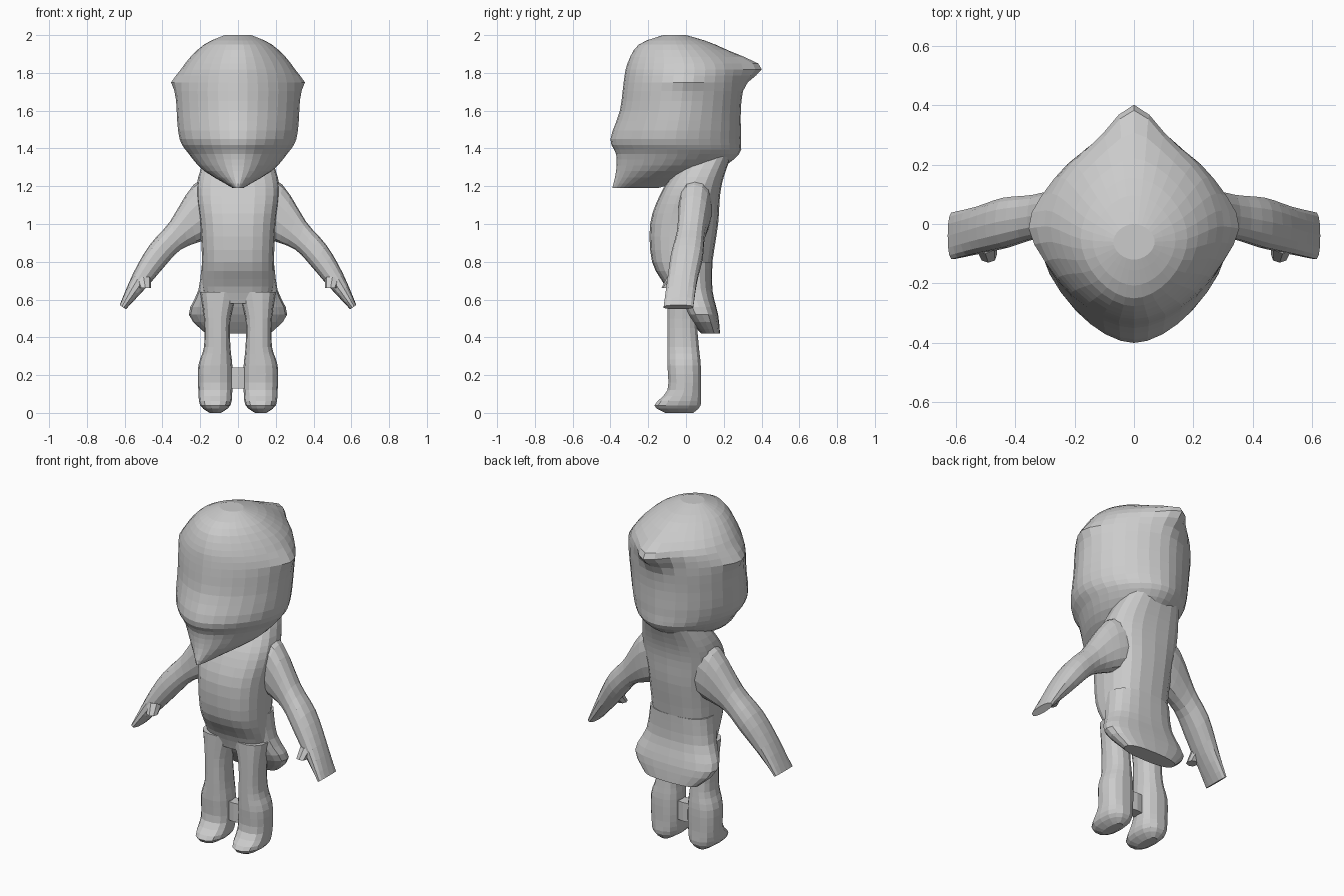
import bpy, bmesh, math
from mathutils import Vector

cube = bpy.data.objects.get("Cube")
if cube:
    bpy.data.objects.remove(cube)

grey = bpy.data.materials.new("plain grey")
grey.use_nodes = True
grey.diffuse_color = (0.6, 0.6, 0.6, 1)
bsdf = grey.node_tree.nodes["Principled BSDF"]
bsdf.inputs["Base Color"].default_value = grey.diffuse_color
bsdf.inputs["Roughness"].default_value = 0.8


def ring(z, half, front, back, x=0, tilt=0):
    """Cross-section: half width about (x, z), depth from front to back."""
    return Vector((z, half, front, back, x, tilt))


def smooth_between(rings, steps):
    """Fill in rings along a smooth curve through the given ones."""
    filled = []
    last = len(rings) - 1
    for i in range(last):
        a, b = rings[i], rings[i + 1]
        start = (b - rings[max(i - 1, 0)]) / 2
        end = (rings[min(i + 2, last)] - a) / 2
        for k in range(steps):
            t = k / steps
            ease = t * t * (3 - 2 * t)
            filled.append(a + (b - a) * ease
                          + start * (t * (1 - t) ** 2)
                          - end * (t * t * (1 - t)))
    return filled + [rings[last]]


def superellipse(angle, power):
    """Point on a rounded outline; a higher power is boxier."""
    return [math.copysign(abs(t) ** (2 / power), t)
            for t in (math.cos(angle), math.sin(angle))]


def loft(name, rings, sides=16, power=2.4, steps=3, mirror=False, shape=None):
    """Closed faceted skin over the rings."""
    bm = bmesh.new()
    loops = []
    for z, half, front, back, x, tilt in smooth_between(rings, steps):
        loop = []
        for i in range(sides):
            across, deep = superellipse(math.tau * i / sides, power)
            point = Vector((x + half * across * math.cos(tilt),
                            (front + back + (back - front) * deep) / 2,
                            z + half * across * math.sin(tilt)))
            if shape:
                shape(point)
            loop.append(bm.verts.new(point))
        loops.append(loop)
    for low, high in zip(loops, loops[1:]):
        for i in range(sides):
            j = (i + 1) % sides
            bm.faces.new((low[i], low[j], high[j], high[i]))
    bm.faces.new(loops[0])
    bm.faces.new(loops[-1])
    bmesh.ops.recalc_face_normals(bm, faces=bm.faces)
    mesh = bpy.data.meshes.new(name)
    bm.to_mesh(mesh)
    bm.free()
    mesh.materials.append(grey)
    part = bpy.data.objects.new(name, mesh)
    bpy.context.collection.objects.link(part)
    if mirror:
        part.modifiers.new("mirror", 'MIRROR').use_mirror_merge = False


def bump(offset, width):
    return math.exp(-(offset / width) ** 2)


def hood_points(point):
    """Pull out the peak at the back of the hood and a point on each side."""
    x, y, z = point
    if y > 0:
        point.y += 0.1 * bump(x, 0.09) * bump(z - 1.83, 0.07)
    else:
        point.x *= 1 - y * y
    side = 0.03 * bump(y, 0.1) * bump(z - 1.75, 0.04)
    point.x += math.copysign(side, x) if abs(x) > 0.2 else 0


# Hooded head, narrowing to a pointed chin at the front
loft("hooded_head", [
    ring(z=1.19, half=0.03, front=-0.39, back=-0.15),
    ring(z=1.28, half=0.18, front=-0.37, back=0.15),
    ring(z=1.37, half=0.26, front=-0.37, back=0.28),
    ring(z=1.45, half=0.31, front=-0.4, back=0.29),
    ring(z=1.6, half=0.325, front=-0.35, back=0.29),
    ring(z=1.75, half=0.325, front=-0.33, back=0.3),
    ring(z=1.85, half=0.28, front=-0.31, back=0.29),
    ring(z=1.95, half=0.18, front=-0.25, back=0.15),
    ring(z=2, half=0.07, front=-0.12, back=0),
], sides=32, power=1.85, shape=hood_points)

# Torso with a full chest, running from the hips up into the collar
loft("torso", [
    ring(z=0.58, half=0.17, front=-0.08, back=0.12),
    ring(z=0.67, half=0.19, front=-0.11, back=0.13),
    ring(z=0.8, half=0.19, front=-0.18, back=0.14),
    ring(z=1, half=0.2, front=-0.19, back=0.17),
    ring(z=1.15, half=0.22, front=-0.14, back=0.18),
    ring(z=1.25, half=0.21, front=-0.08, back=0.2),
    ring(z=1.36, half=0.17, front=0, back=0.24),
], sides=20, power=2.6)

# Coat tail, hanging behind the legs
loft("coat_tail", [
    ring(z=0.42, half=0.17, front=0.08, back=0.18),
    ring(z=0.52, half=0.26, front=0, back=0.17),
    ring(z=0.65, half=0.21, front=-0.06, back=0.14),
    ring(z=0.8, half=0.19, front=-0.09, back=0.14),
], sides=20, power=2.5)

# Legs and boots
loft("leg", [
    ring(x=0.12, z=0, half=0.03, front=-0.11, back=0.04),
    ring(x=0.12, z=0.04, half=0.08, front=-0.17, back=0.08),
    ring(x=0.12, z=0.12, half=0.09, front=-0.1, back=0.08),
    ring(x=0.12, z=0.25, half=0.09, front=-0.1, back=0.08),
    ring(x=0.11, z=0.35, half=0.07, front=-0.1, back=0.07),
    ring(x=0.11, z=0.5, half=0.07, front=-0.1, back=0.06),
    ring(x=0.1, z=0.64, half=0.1, front=-0.1, back=0.08),
], sides=14, mirror=True)

loft("boot_link", [
    ring(z=0.13, half=0.05, front=-0.04, back=0.03),
    ring(z=0.24, half=0.05, front=-0.04, back=0.03),
], sides=8, power=4, steps=1)

# Arms, flattening into mitten hands
loft("arm", [
    ring(x=0.12, z=1.1, half=0.16, front=-0.04, back=0.14, tilt=1.5),
    ring(x=0.21, z=1.06, half=0.15, front=-0.04, back=0.13, tilt=1.4),
    ring(x=0.33, z=0.94, half=0.08, front=-0.05, back=0.1, tilt=1.2),
    ring(x=0.43, z=0.83, half=0.07, front=-0.08, back=0.09, tilt=1),
    ring(x=0.52, z=0.7, half=0.05, front=-0.1, back=0.06, tilt=0.7),
    ring(x=0.61, z=0.56, half=0.02, front=-0.12, back=0.04, tilt=0.6),
], sides=14, mirror=True)

loft("thumb", [
    ring(x=0.49, z=0.66, half=0.03, front=-0.13, back=-0.07),
    ring(x=0.5, z=0.72, half=0.04, front=-0.1, back=0),
], sides=8, steps=2, mirror=True)
